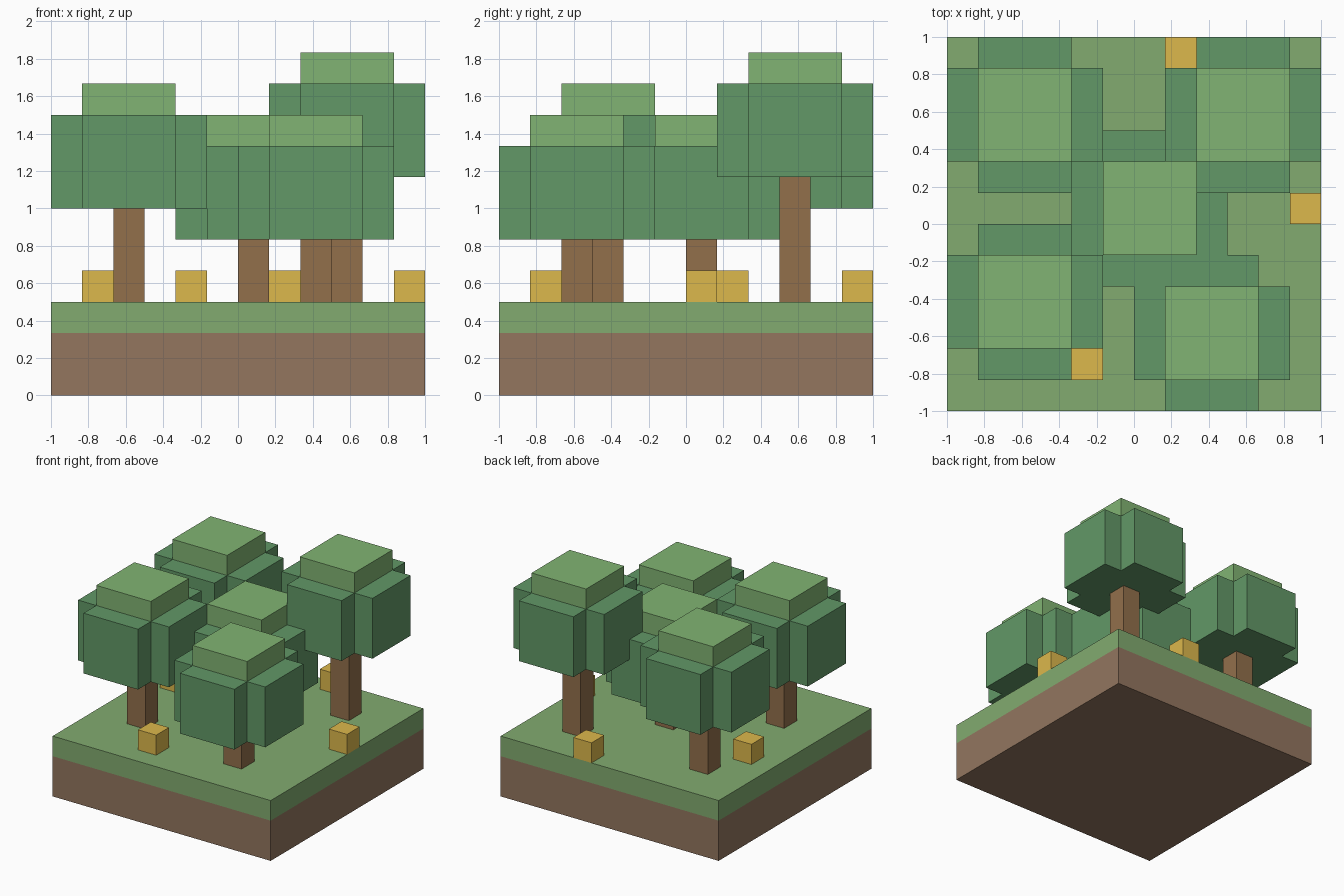
import bpy, bmesh
from mathutils import Vector

if "Cube" in bpy.data.objects:
    bpy.data.objects.remove(bpy.data.objects["Cube"])

U = 1 / 6          # one block; the model is 12 x 12 blocks wide
filled = set()     # blocks already taken by a part


def material(name, rgb):
    m = bpy.data.materials.new(name)
    lin = [((c / 255 + 0.055) / 1.055) ** 2.4 for c in rgb]
    m.diffuse_color = (*lin, 1)
    m.use_nodes = True
    m.node_tree.nodes["Principled BSDF"].inputs["Base Color"].default_value = m.diffuse_color
    return m


def box(x0, x1, y0, y1, z0, z1):
    return {(x, y, z) for x in range(x0, x1) for y in range(y0, y1) for z in range(z0, z1)}


def part(name, blocks, mat):
    """Closed shell around a group of blocks, with flat areas merged."""
    blocks = blocks - filled
    filled.update(blocks)
    bm = bmesh.new()
    for b in sorted(blocks):
        for axis in range(3):
            for side in (0, 1):
                n = list(b)
                n[axis] += 2 * side - 1
                if tuple(n) in blocks:
                    continue
                quad = []
                for p, q in ((0, 0), (1, 0), (1, 1), (0, 1)):
                    c = Vector(b)
                    c[axis] += side
                    c[(axis + 1) % 3] += p
                    c[(axis + 2) % 3] += q
                    quad.append(bm.verts.new((c - Vector((6, 6, 0))) * U))
                bm.faces.new(quad if side else quad[::-1])
    bmesh.ops.remove_doubles(bm, verts=bm.verts[:], dist=0.001)
    bmesh.ops.dissolve_limit(bm, angle_limit=0.01, verts=bm.verts[:], edges=bm.edges[:])
    me = bpy.data.meshes.new(name)
    bm.to_mesh(me)
    bm.free()
    me.materials.append(mat)
    bpy.context.collection.objects.link(bpy.data.objects.new(name, me))


dirt = material("dirt", (147, 118, 95))
grass = material("grass", (130, 171, 112))
bark = material("bark", (146, 112, 75))
leaf = material("leaf", (98, 152, 103))
light_leaf = material("light_leaf", (129, 180, 115))
yellow = material("yellow", (220, 184, 76))

# Ground slab
part("dirt_layer", box(0, 12, 0, 12, 0, 2), dirt)
part("grass_layer", box(0, 12, 0, 12, 2, 3), grass)

# Trees: trunk column, trunk row, height where the leaves start
trees = {
    "back_left": (2, 9, 6),
    "back_right": (9, 9, 7),
    "middle": (6, 6, 5),
    "front_left": (2, 3, 6),
    "front_right": (8, 2, 5),
}
for name, (x, y, z) in trees.items():
    part(name + "_trunk", box(x, x + 1, y, y + 1, 3, z), bark)
    # cross-shaped canopy, 5 blocks across without its corners
    cross = box(x - 2, x + 3, y - 1, y + 2, z, z + 3) | box(x - 1, x + 2, y - 2, y + 3, z, z + 3)
    part(name + "_canopy", cross, leaf)
    part(name + "_crown", box(x - 1, x + 2, y - 1, y + 2, z + 3, z + 4), light_leaf)

# Yellow flower blocks on the grass
for i, (x, y) in enumerate([(7, 11), (11, 6), (4, 1), (1, 7)], 1):
    part(f"flower_{i}", box(x, x + 1, y, y + 1, 3, 4), yellow)
